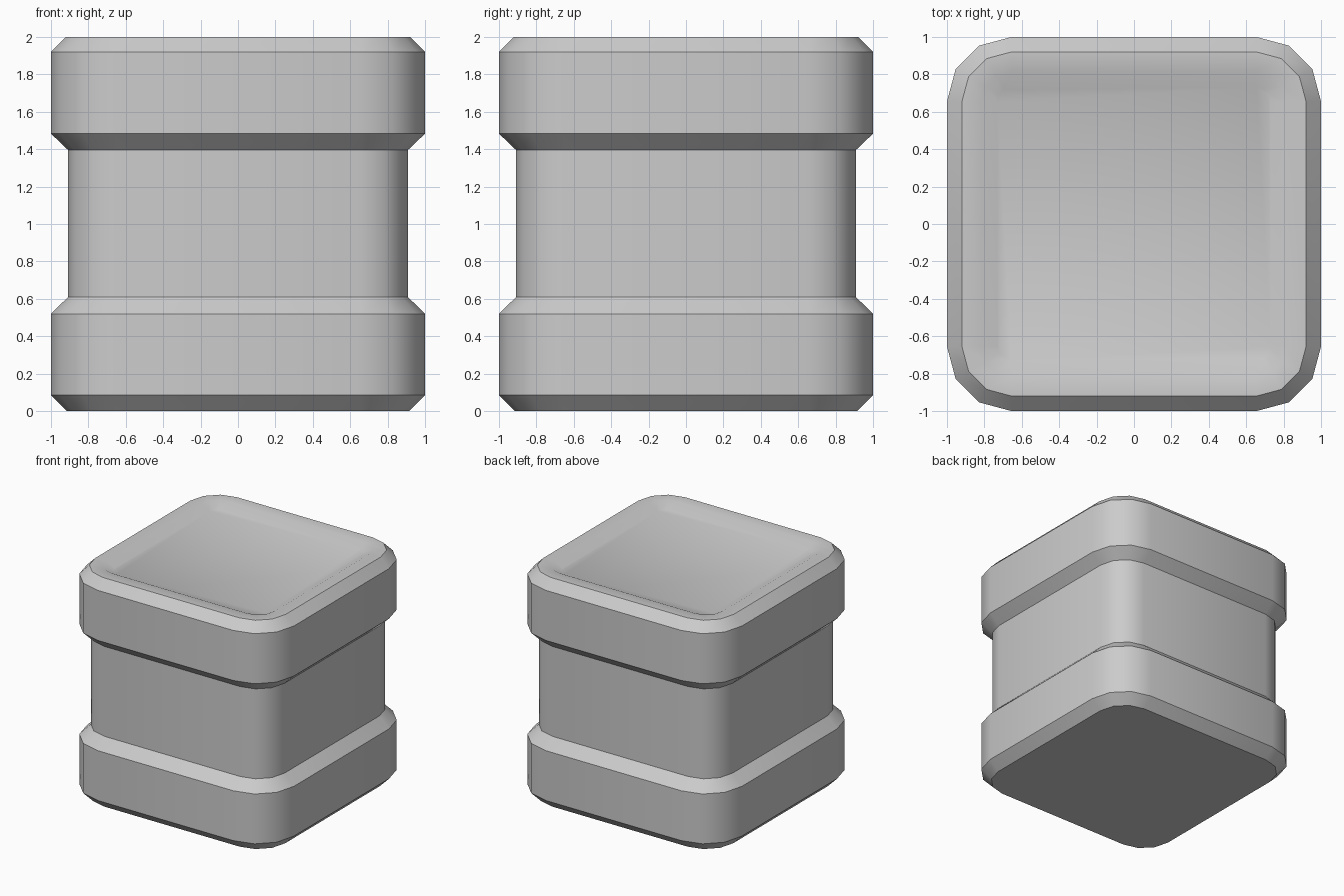
import bpy, bmesh
from math import cos, sin, pi, radians

if "Cube" in bpy.data.objects:
    bpy.data.objects.remove(bpy.data.objects["Cube"])

CORNER = 0.655   # centre of every corner arc
STEPS = 3        # segments per corner


def ring(bm, half, z):
    """Rounded square loop of vertices at height z."""
    r = half - CORNER
    verts = []
    for q, (sx, sy) in enumerate([(1, 1), (-1, 1), (-1, -1), (1, -1)]):
        for i in range(STEPS + 1):
            a = (q + i / STEPS) * pi / 2
            verts.append(bm.verts.new((sx * CORNER + r * cos(a),
                                       sy * CORNER + r * sin(a), z)))
    return verts


# Profile from base to recessed lid: (half width, height)
profile = [
    (0.915, 0.0), (1.0, 0.085), (1.0, 0.52),      # lower band
    (0.908, 0.61), (0.908, 1.395),                # waist
    (1.0, 1.483), (1.0, 1.92), (0.92, 2.0),       # upper band
    (0.815, 2.0), (0.73, 1.96),                   # shallow lid recess
]

bm = bmesh.new()
rings = [ring(bm, h, z) for h, z in profile]
for low, high in zip(rings, rings[1:]):
    n = len(low)
    for i in range(n):
        j = (i + 1) % n
        bm.faces.new((low[i], low[j], high[j], high[i]))
bm.faces.new(rings[0][::-1])
bm.faces.new(rings[-1])
bmesh.ops.recalc_face_normals(bm, faces=bm.faces)

mesh = bpy.data.meshes.new("banded_crate")
bm.to_mesh(mesh)
bm.free()
crate = bpy.data.objects.new("banded_crate", mesh)
bpy.context.collection.objects.link(crate)

# Smooth corners, crisp chamfers
bpy.context.view_layer.objects.active = crate
crate.select_set(True)
bpy.ops.object.shade_smooth_by_angle(angle=radians(35))
